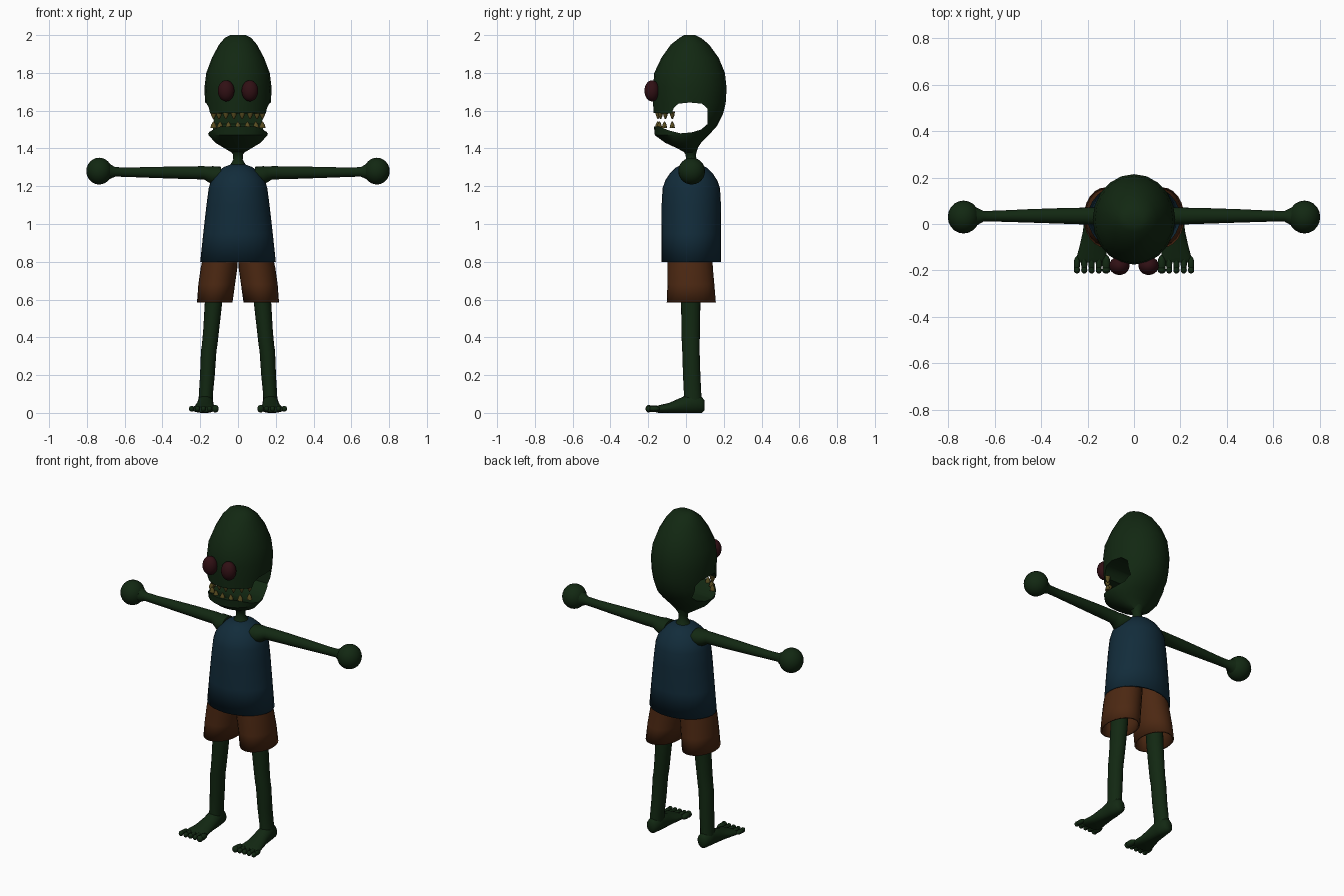
import bpy, bmesh, math
from mathutils import Vector, Matrix

if "Cube" in bpy.data.objects:
    bpy.data.objects.remove(bpy.data.objects["Cube"])


def material(name, rgb):
    m = bpy.data.materials.new(name)
    m.diffuse_color = (*rgb, 1)
    m.use_nodes = True
    m.node_tree.nodes["Principled BSDF"].inputs["Base Color"].default_value = m.diffuse_color
    return m


GREEN = material("green skin", (0.006, 0.021, 0.006))
BLUE = material("blue cloth", (0.006, 0.025, 0.043))
BROWN = material("brown cloth", (0.072, 0.021, 0.006))
RED = material("dark red", (0.030, 0.005, 0.007))
YELLOW = material("dull yellow", (0.10, 0.075, 0.015))


def finish(name, bm, mat, angle=50):
    bmesh.ops.recalc_face_normals(bm, faces=bm.faces)
    me = bpy.data.meshes.new(name)
    bm.to_mesh(me)
    bm.free()
    ob = bpy.data.objects.new(name, me)
    bpy.context.collection.objects.link(ob)
    if mat:
        me.materials.append(mat)
    bpy.ops.object.select_all(action='DESELECT')
    ob.select_set(True)
    bpy.context.view_layer.objects.active = ob
    bpy.ops.object.shade_smooth_by_angle(angle=math.radians(angle))
    return ob


def loft(name, rings, mat, axis='z', n=20, caps=(True, True), wall=0, angle=50):
    """Skin elliptical rings (x, y, z, radius a, radius b) set across an axis."""
    u, v = {'x': ((0, 1, 0), (0, 0, 1)), 'y': ((1, 0, 0), (0, 0, 1)),
            'z': ((1, 0, 0), (0, 1, 0))}[axis]
    u, v = Vector(u), Vector(v)
    bm = bmesh.new()
    loops = []
    for x, y, z, a, b in rings:
        ts = [2 * math.pi * i / n for i in range(n)]
        pts = [Vector((x, y, z)) + u * a * math.cos(t) + v * b * math.sin(t) for t in ts]
        loops.append([bm.verts.new((p.x, p.y, max(p.z, 0))) for p in pts])
    for p, q in zip(loops, loops[1:]):
        for i in range(n):
            j = (i + 1) % n
            bm.faces.new((p[i], p[j], q[j], q[i]))
    if caps[0]:
        bm.faces.new(loops[0])
    if caps[1]:
        bm.faces.new(loops[-1])
    ob = finish(name, bm, mat, angle)
    if wall:
        m = ob.modifiers.new("wall", 'SOLIDIFY')
        m.thickness = wall
        m.offset = -1
    return ob


def ellipsoid(name, centre, radii, mat, seg=20):
    bm = bmesh.new()
    bmesh.ops.create_uvsphere(bm, u_segments=seg, v_segments=seg // 2 + 2, radius=1,
                              matrix=Matrix.Translation(centre) @ Matrix.Diagonal((*radii, 1)))
    return finish(name, bm, mat, 180)


# Head: (height, half width, front y, back y)
profile = [(1.375, .028, .0, .05), (1.40, .07, -.045, .06), (1.43, .12, -.11, .08),
           (1.47, .155, -.165, .12), (1.52, .167, -.17, .165), (1.58, .170, -.172, .195),
           (1.64, .174, -.174, .21), (1.72, .178, -.175, .215), (1.80, .168, -.168, .206),
           (1.88, .138, -.13, .173), (1.95, .10, -.08, .122), (1.985, .07, -.035, .08),
           (2.0, .04, -.01, .05)]
head = loft("head", [(0, (f + b) / 2, z, w, (b - f) / 2) for z, w, f, b in profile], GREEN)

# Mouth opening: a side profile swept through the whole head
mouth = [(-.3, 1.59), (-.075, 1.585), (-.065, 1.615), (-.04, 1.637), (.02, 1.643),
         (.085, 1.637), (.115, 1.61), (.115, 1.53), (.08, 1.50), (.03, 1.485),
         (-.03, 1.48), (-.09, 1.495), (-.14, 1.515), (-.3, 1.515)]
bm = bmesh.new()
face = bm.faces.new([bm.verts.new((-.4, y, z)) for y, z in mouth])
ext = bmesh.ops.extrude_face_region(bm, geom=[face])
bmesh.ops.translate(bm, vec=(.8, 0, 0),
                    verts=[g for g in ext['geom'] if isinstance(g, bmesh.types.BMVert)])
cutter = finish("mouth_cutter", bm, None)
cutter.hide_render = True
cut = head.modifiers.new("mouth", 'BOOLEAN')
cut.operation = 'DIFFERENCE'
cut.solver = 'EXACT'
cut.object = cutter
bpy.context.view_layer.objects.active = head
bpy.ops.object.modifier_apply(modifier="mouth")
bpy.data.objects.remove(cutter)
bpy.ops.object.select_all(action='DESELECT')
head.select_set(True)
bpy.ops.object.shade_smooth_by_angle(angle=math.radians(40))

# Teeth: short cones along the upper and lower lip
for row, base, tip, count in (("upper", 1.595, 1.555, 8), ("lower", 1.508, 1.542, 7)):
    for i in range(count):
        t = math.radians(-90 + 116 * (i / (count - 1) - .5))
        x, y = .152 * math.cos(t), .015 + .165 * math.sin(t)
        loft(f"{row}_tooth", [(x, y, base, .017, .014), (x, y, (base + tip) / 2, .013, .011),
                              (x, y, tip, .003, .003)], YELLOW, n=8)

# Neck
loft("neck", [(0, .028, 1.28, .06, .06), (0, .028, 1.315, .04, .04), (0, .028, 1.34, .025, .027),
              (0, .025, 1.37, .027, .028), (0, .015, 1.41, .06, .05)], GREEN, n=16)

# Shirt, open at the hem
loft("shirt", [(0, .028, .80, .20, .158), (0, .028, .95, .184, .158), (0, .028, 1.10, .167, .157),
               (0, .028, 1.19, .155, .152), (0, .028, 1.23, .143, .138), (0, .028, 1.27, .115, .112),
               (0, .028, 1.30, .078, .08), (0, .028, 1.315, .04, .045)],
     BLUE, n=28, caps=(False, True), wall=.012)

for s, side in ((1, "left"), (-1, "right")):
    # Eye
    ellipsoid(f"{side}_eye", (s * .063, -.18, 1.705), (.044, .04, .056), RED)

    # Arm with a flared shoulder, ending in a round hand
    loft(f"{side}_arm", [(s * .09, .03, 1.258, .06, .045), (s * .135, .03, 1.258, .055, .048),
                         (s * .155, .032, 1.262, .045, .042), (s * .18, .034, 1.271, .037, .035),
                         (s * .30, .035, 1.272, .034, .033), (s * .45, .035, 1.273, .029, .029),
                         (s * .58, .034, 1.274, .024, .025), (s * .65, .033, 1.276, .023, .025),
                         (s * .69, .032, 1.279, .045, .046), (s * .72, .03, 1.28, .06, .06)],
         GREEN, 'x')
    ellipsoid(f"{side}_hand", (s * .735, .03, 1.28), (.068, .071, .071), GREEN)

    # Shorts leg, open at the bottom
    loft(f"{side}_shorts_leg", [(s * .123, .028, .585, .094, .13), (s * .113, .026, .68, .097, .124),
                                (s * .10, .022, .77, .097, .12), (s * .093, .022, .82, .093, .118),
                                (s * .088, .022, .88, .085, .115)],
         BROWN, n=24, caps=(False, True), wall=.01)

    # Leg
    loft(f"{side}_leg", [(s * .12, .025, .78, .05, .054), (s * .13, .025, .58, .046, .051),
                         (s * .142, .025, .44, .042, .049), (s * .15, .025, .36, .041, .047),
                         (s * .155, .026, .33, .041, .046), (s * .162, .03, .20, .039, .046),
                         (s * .17, .035, .10, .037, .046), (s * .172, .035, .05, .038, .05)],
         GREEN)

    # Foot, narrow at the heel and wide at the toes
    loft(f"{side}_foot", [(s * .172, .098, .04, .018, .025), (s * .172, .085, .042, .034, .042),
                          (s * .172, .03, .05, .042, .055), (s * .174, -.03, .037, .046, .042),
                          (s * .178, -.09, .025, .055, .028), (s * .182, -.145, .02, .066, .02),
                          (s * .183, -.165, .018, .06, .013)], GREEN, 'y')
    for i in range(5):
        x = .120 + .0315 * i
        r = .018 if i == 0 else .0135
        ellipsoid(f"{side}_toe", (s * x, -.172, .022), (r, .040 if i < 4 else .034, r), GREEN, 12)
        ellipsoid(f"{side}_toe_tip", (s * x, -.198, .022), (r, .016, r + .002), GREEN, 12)
